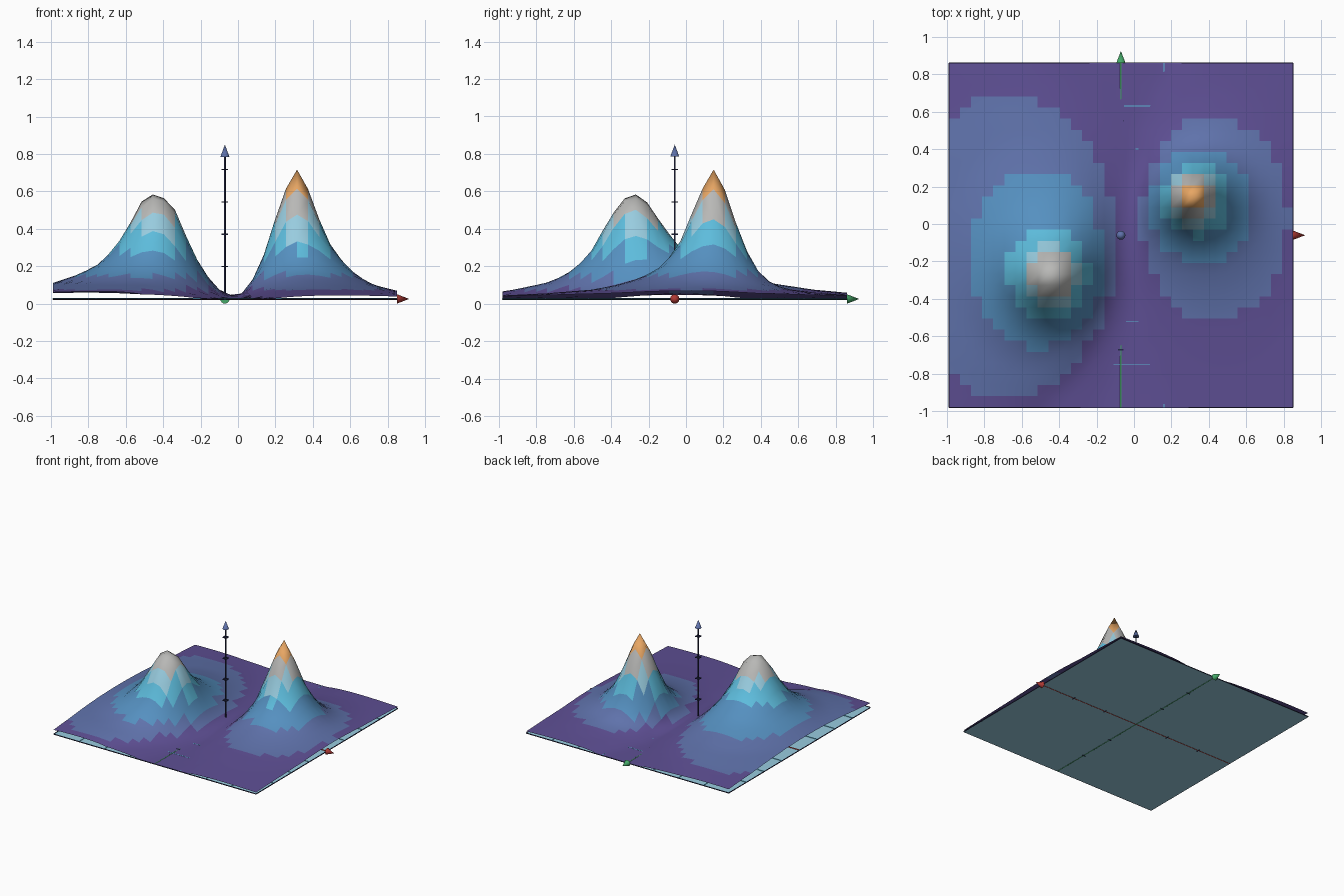
import bpy, bmesh, math
from mathutils import Vector

if "Cube" in bpy.data.objects:
    bpy.data.objects.remove(bpy.data.objects["Cube"])

X0, X1, Y0, Y1 = -0.99, 0.85, -0.98, 0.86   # plot area
CX, CY, ZB = -0.07, -0.06, 0.026            # axis origin
N = 31                                      # cells per side


def material(name, hexcode):
    m = bpy.data.materials.new(name)
    rgb = [int(hexcode[i:i + 2], 16) / 255 for i in (0, 2, 4)]
    m.diffuse_color = [c / 12.92 if c <= 0.04045 else ((c + 0.055) / 1.055) ** 2.4 for c in rgb] + [1]
    m.use_nodes = True
    m.node_tree.nodes["Principled BSDF"].inputs["Base Color"].default_value = m.diffuse_color
    return m


purple = material("purple", "5E4F94")
slate = material("slate_blue", "5F72AB")
blue = material("mid_blue", "5590C0")
cyan = material("cyan", "5DBCDC")
pale = material("pale_blue", "98CCDF")
grey = material("grey", "B8B8B6")
orange = material("orange", "EAA865")
navy = material("navy", "25294A")
red = material("red", "B03A35")
green = material("green", "45A868")

# Contours of each hill: height, left, right, front, back extents
WIDE_HILL = [
    (0.583, -0.457, -0.455, -0.270, -0.267),
    (0.56, -0.51, -0.385, -0.335, -0.22),
    (0.50, -0.535, -0.335, -0.38, -0.18),
    (0.40, -0.595, -0.295, -0.44, -0.11),
    (0.30, -0.655, -0.25, -0.49, -0.035),
    (0.20, -0.76, -0.20, -0.58, 0.14),
    (0.15, -0.87, -0.165, -0.65, 0.29),
    (0.11, -0.99, -0.135, -0.75, 0.45),
    (0.075, -1.25, -0.10, -0.92, 0.68),
    (0.05, -1.70, -0.05, -1.08, 0.95),
    (0.028, -2.20, 0.02, -1.60, 1.60)]
TALL_HILL = [
    (0.716, 0.315, 0.317, 0.147, 0.149),
    (0.63, 0.262, 0.368, 0.095, 0.20),
    (0.45, 0.198, 0.435, 0.018, 0.26),
    (0.31, 0.155, 0.497, -0.04, 0.312),
    (0.20, 0.115, 0.58, -0.13, 0.366),
    (0.14, 0.085, 0.65, -0.235, 0.415),
    (0.10, 0.06, 0.73, -0.37, 0.47),
    (0.075, 0.03, 0.82, -0.50, 0.56),
    (0.055, 0.02, 0.92, -0.75, 0.72),
    (0.028, -0.01, 1.30, -1.30, 1.20)]


def hill_height(rows, x, y):
    """Height of the nested elliptical contour passing through (x, y)."""
    def contour(t):
        i = min(int(t), len(rows) - 2)
        return [a + (b - a) * (t - i) for a, b in zip(rows[i], rows[i + 1])]

    def inside(c):
        _, l, r, f, b = c
        return ((2 * x - l - r) / (r - l)) ** 2 + ((2 * y - f - b) / (b - f)) ** 2 <= 1

    lo, hi = 0.0, len(rows) - 1.0
    if not inside(contour(hi)):
        return 0.028
    for _ in range(24):
        mid = (lo + hi) / 2
        if inside(contour(mid)):
            hi = mid
        else:
            lo = mid
    return contour(hi)[0]


def finish(bm, name, mats, smooth=False):
    me = bpy.data.meshes.new(name)
    bm.to_mesh(me)
    bm.free()
    for m in mats:
        me.materials.append(m)
    ob = bpy.data.objects.new(name, me)
    bpy.context.collection.objects.link(ob)
    if smooth:
        for p in me.polygons:
            p.use_smooth = True
    return ob


def add_box(bm, centre, size):
    vs = bmesh.ops.create_cube(bm, size=1)["verts"]
    for v in vs:
        v.co = Vector(v.co[i] * size[i] + centre[i] for i in range(3))


# Height surface, coloured in bands by height
bm = bmesh.new()
grid = []
for j in range(N + 1):
    y = Y0 + (Y1 - Y0) * j / N
    row = []
    for i in range(N + 1):
        x = X0 + (X1 - X0) * i / N
        z = max(hill_height(WIDE_HILL, x, y), hill_height(TALL_HILL, x, y))
        row.append(bm.verts.new((x, y, z)))
    grid.append(row)
LEVELS = (0.075, 0.15, 0.28, 0.38, 0.45, 0.59)
for j in range(N):
    for i in range(N):
        f = bm.faces.new((grid[j][i], grid[j][i + 1], grid[j + 1][i + 1], grid[j + 1][i]))
        mean = sum(v.co.z for v in f.verts) / 4
        f.material_index = sum(mean > level for level in LEVELS)
finish(bm, "height_surface", [purple, slate, blue, cyan, pale, grey, orange], True)

# Floor plate under the surface
bm = bmesh.new()
add_box(bm, (CX, CY, 0.0235), (X1 - X0, Y1 - Y0, 0.003))
finish(bm, "floor_plate", [pale])

# Floor grid lines
bm = bmesh.new()
for k in range(-3, 4):
    if k:
        add_box(bm, (CX + 0.23 * k, CY, 0.027), (0.005, Y1 - Y0, 0.004))
        add_box(bm, (CX, CY + 0.23 * k, 0.027), (X1 - X0, 0.005, 0.004))
finish(bm, "floor_grid", [cyan])

# Dark floor border
bm = bmesh.new()
for s in (-1, 1):
    add_box(bm, (CX + s * 0.92, CY, 0.025), (0.005, 1.84, 0.006))
    add_box(bm, (CX, CY + s * 0.92, 0.025), (1.84, 0.005, 0.006))
finish(bm, "floor_border", [navy])


def rod(name, a, b, radius, mat, tip=None):
    a, b = Vector(a), Vector(b)
    bm = bmesh.new()
    bmesh.ops.create_cone(bm, cap_ends=True, segments=16, radius1=radius,
                          radius2=radius if tip is None else tip, depth=(b - a).length)
    ob = finish(bm, name, [mat])
    ob.location = (a + b) / 2
    ob.rotation_euler = (b - a).to_track_quat('Z', 'Y').to_euler()
    bpy.context.view_layer.objects.active = ob
    ob.select_set(True)
    bpy.ops.object.shade_smooth_by_angle()
    ob.select_set(False)


# Axis rods with arrow cones
ZA = 0.025
rod("x_axis", (X0, CY, ZA), (X1, CY, ZA), 0.005, red)
rod("y_axis", (CX, Y0, ZA), (CX, Y1, ZA), 0.005, green)
rod("z_axis", (CX, CY, ZA), (CX, CY, 0.79), 0.005, navy)
rod("x_arrow", (X1, CY, ZA), (0.915, CY, ZA), 0.025, red, 0)
rod("y_arrow", (CX, Y1, ZA), (CX, 0.925, ZA), 0.025, green, 0)
rod("z_arrow", (CX, CY, 0.785), (CX, CY, 0.85), 0.024, slate, 0)

# Tick marks on the axes
bm = bmesh.new()
for k in (-2, -1, 1, 2):
    add_box(bm, (CX + 0.306 * k, CY, ZA), (0.006, 0.03, 0.012))
    add_box(bm, (CX, CY + 0.306 * k, ZA), (0.03, 0.006, 0.012))
for k in range(1, 5):
    add_box(bm, (CX, CY, 0.026 + 0.1725 * k), (0.035, 0.035, 0.006))
finish(bm, "axis_ticks", [navy])
